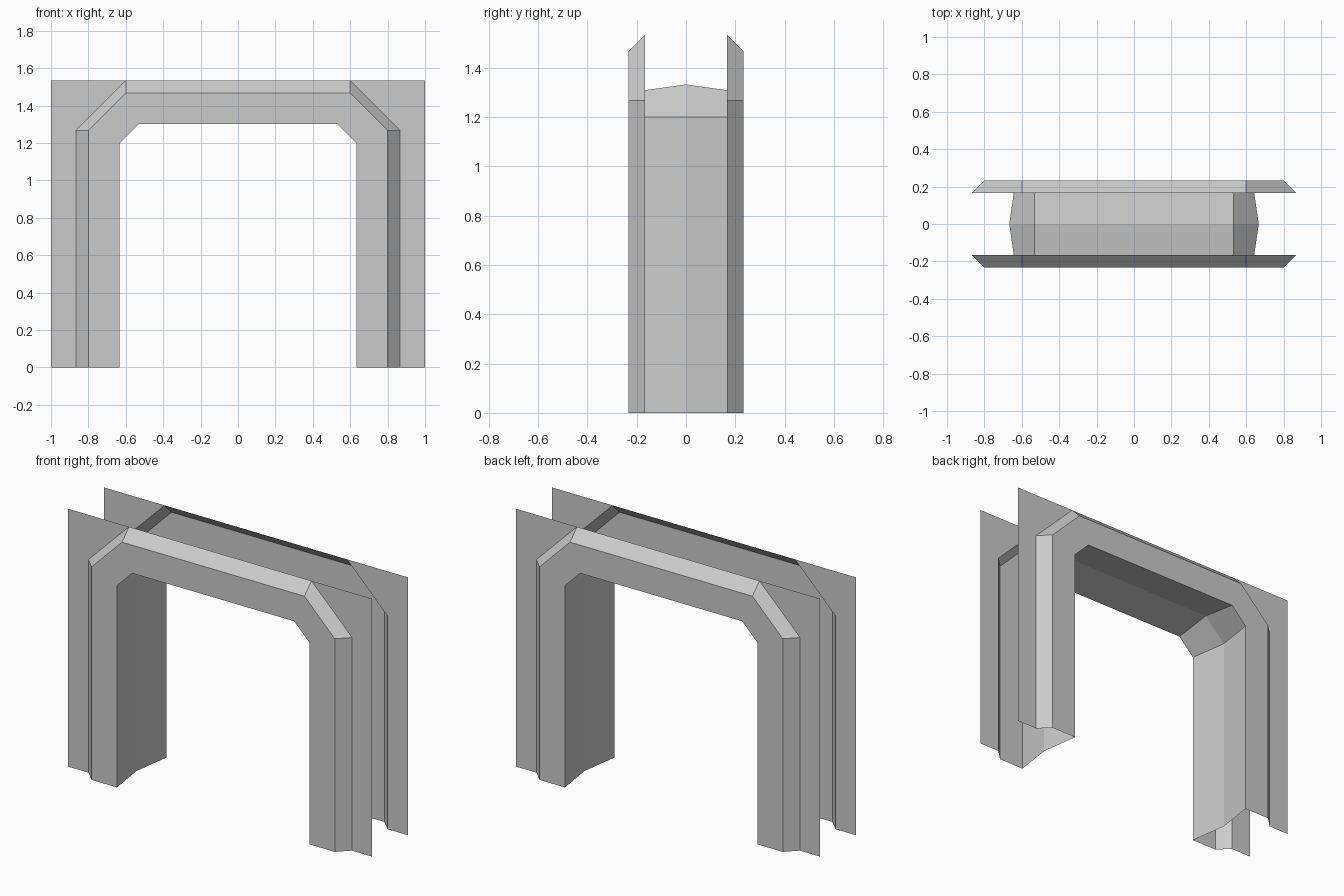
import bpy

if "Cube" in bpy.data.objects:
    bpy.data.objects.remove(bpy.data.objects["Cube"])


def arch(x, shoulder, x_top, z_top, y):
    """Points of a chamfered doorway outline, left foot to right foot."""
    half = [(x, 0), (x, shoulder), (x_top, z_top)]
    return [(-px, y, z) for px, z in half] + [(px, y, z) for px, z in reversed(half)]


def make(name, verts, faces, mirror_x=False):
    """Flat-shaded sheet mirrored front to back."""
    mesh = bpy.data.meshes.new(name)
    mesh.from_pydata(verts, [], faces)
    obj = bpy.data.objects.new(name, mesh)
    bpy.context.collection.objects.link(obj)
    mod = obj.modifiers.new("Mirror", 'MIRROR')
    mod.use_axis = (mirror_x, True, False)
    mod.merge_threshold = 0.0005
    return obj


def loft(name, rings):
    """Bridge successive doorway outlines with quads."""
    n = len(rings[0])
    faces = [(r * n + i, r * n + i + 1, (r + 1) * n + i + 1, (r + 1) * n + i)
             for r in range(len(rings) - 1) for i in range(n - 1)]
    return make(name, [p for ring in rings for p in ring], faces)


FACE_Y, WALL_Y = -0.233, -0.167

middle = arch(0.667, 1.2, 0.533, 1.333, 0)
inner = arch(0.633, 1.2, 0.533, 1.3, FACE_Y)
outer = arch(0.8, 1.267, 0.6, 1.467, FACE_Y)
bevel = arch(0.867, 1.267, 0.6, 1.533, WALL_Y)

# Jambs and soffit, creased along the middle
loft("door_lining", [middle, inner])

# Raised trim with bevelled outer edge
loft("door_trim", [inner, outer, bevel])

# Flat wall pieces filling out to the rectangular outline
corner = [(0.867, 0), (1, 0), (1, 1.533), (0.6, 1.533), (0.867, 1.267)]
make("wall_panel", [(x, WALL_Y, z) for x, z in corner], [range(5)], mirror_x=True)
